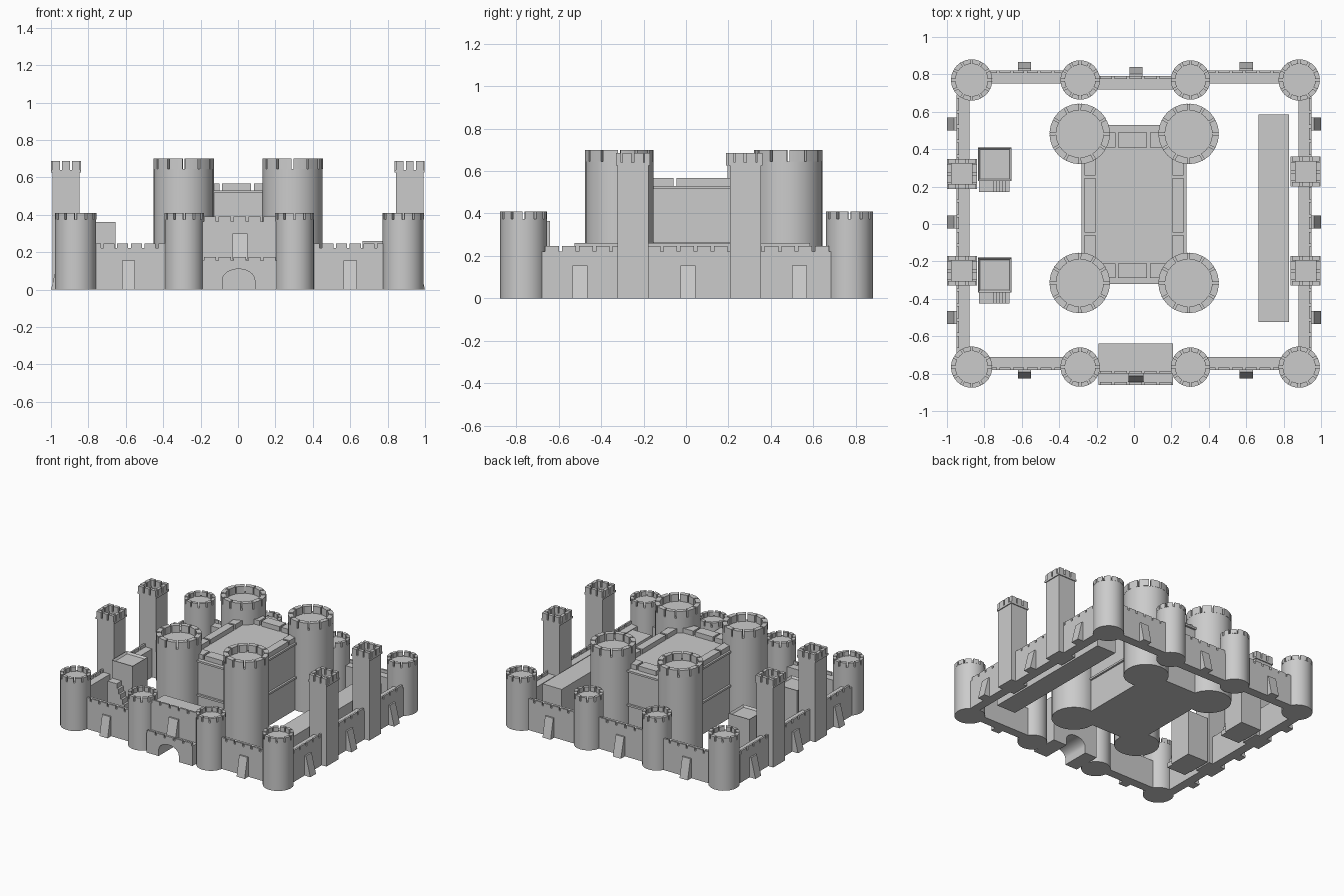
import bpy, bmesh, math
from mathutils import Matrix, Vector

if "Cube" in bpy.data.objects:
    bpy.data.objects.remove(bpy.data.objects["Cube"])

stone = bpy.data.materials.new("grey_stone")
stone.diffuse_color = (0.6, 0.6, 0.6, 1)
stone.use_nodes = True
stone.node_tree.nodes["Principled BSDF"].inputs["Base Color"].default_value = stone.diffuse_color


def finish(bm, name, smooth=False):
    bmesh.ops.recalc_face_normals(bm, faces=bm.faces[:])
    me = bpy.data.meshes.new(name)
    bm.to_mesh(me)
    bm.free()
    me.materials.append(stone)
    if smooth:
        me.polygons.foreach_set("use_smooth", [True] * len(me.polygons))
        me.set_sharp_from_angle(angle=math.radians(35))
    ob = bpy.data.objects.new(name, me)
    bpy.context.collection.objects.link(ob)
    return ob


def box(bm, x0, x1, y0, y1, z0, z1):
    m = Matrix.Translation(((x0 + x1) / 2, (y0 + y1) / 2, (z0 + z1) / 2))
    m = m @ Matrix.Diagonal((x1 - x0, y1 - y0, z1 - z0, 1))
    return bmesh.ops.create_cube(bm, size=1, matrix=m)["verts"]


def prism(bm, pts, vec):
    """Extrude a closed outline of 3D points along vec."""
    f = bm.faces.new([bm.verts.new(p) for p in pts])
    new = bmesh.ops.extrude_face_region(bm, geom=[f], use_keep_orig=True)["geom"]
    bmesh.ops.translate(bm, vec=vec, verts=[v for v in new if isinstance(v, bmesh.types.BMVert)])


def round_tower(name, x, y, r, ring, deck, top, n=12):
    bm = bmesh.new()
    bmesh.ops.create_cone(bm, cap_ends=True, segments=n * 2, radius1=r, radius2=r, depth=deck,
                          matrix=Matrix.Translation((x, y, deck / 2)))
    gap = 0.006 / r
    for i in range(n):
        a0, a1 = math.tau * i / n, math.tau * (i + 1) / n
        angs = [a0 + gap, (a0 + a1) / 2, a1 - gap]
        pts = [(r * 1.005, a) for a in angs] + [(r - ring, a) for a in reversed(angs)]
        prism(bm, [(x + q * math.cos(a), y + q * math.sin(a), deck) for q, a in pts],
              (0, 0, top - deck))
    return finish(bm, name, True)


def crenels(bm, along, a0, a1, b0, b1, z0, z1, step=0.08, gap=0.014):
    """Row of merlons from a0 to a1 along an axis, b0..b1 across it."""
    n = max(1, round((a1 - a0) / step))
    w = (a1 - a0) / n
    for i in range(n):
        s, e = a0 + i * w + gap / 2, a0 + (i + 1) * w - gap / 2
        if along == "x":
            box(bm, s, e, b0, b1, z0, z1)
        else:
            box(bm, b0, b1, s, e, z0, z1)


def buttress(name, pos, out, depth, z0, z1, w=0.07):
    """Wedge leaning on a wall; out is the outward direction."""
    bm = bmesh.new()
    o, p = Vector(out), Vector(pos)
    side = Vector((-o.y, o.x, 0)) * w
    up = Vector((0, 0, 1))
    start = p - side / 2
    prism(bm, [start - o * 0.02 + up * z0, start + o * depth + up * z0,
               start + o * 0.012 + up * z1, start - o * 0.02 + up * z1], side)
    finish(bm, name)


# Outer round towers
for y, end in ((-0.765, "front"), (0.77, "back")):
    for x, r in ((-0.868, 0.11), (-0.288, 0.105), (0.302, 0.105), (0.883, 0.11)):
        round_tower(end + "_wall_tower", x, y, r, 0.024, 0.375, 0.41)

# Front and back curtain walls
for x0, x1 in ((-0.80, -0.36), (0.37, 0.81)):
    bm = bmesh.new()
    box(bm, x0, x1, -0.78, -0.71, 0, 0.222)
    crenels(bm, "x", x0, x1, -0.78, -0.766, 0.222, 0.246)
    finish(bm, "front_wall")
    bm = bmesh.new()
    box(bm, x0, x1, 0.75, 0.82, 0, 0.222)
    crenels(bm, "x", x0, x1, 0.806, 0.82, 0.222, 0.246)
    finish(bm, "back_wall")
bm = bmesh.new()
box(bm, -0.22, 0.23, 0.72, 0.79, 0, 0.222)
crenels(bm, "x", -0.19, 0.21, 0.776, 0.79, 0.222, 0.246)
finish(bm, "back_middle_wall")

# Side curtain walls
for s, name in ((-1, "left_wall"), (1, "right_wall")):
    bm = bmesh.new()
    o, m, i = s * 0.95, s * 0.936, s * 0.88
    box(bm, min(o, i), max(o, i), -0.69, 0.69, 0, 0.222)
    crenels(bm, "y", -0.67, 0.68, min(o, m), max(o, m), 0.222, 0.246)
    finish(bm, name)

# Wall buttresses
for x in (-0.585, 0.60):
    buttress("front_buttress", (x, -0.78, 0), (0, -1, 0), 0.045, 0, 0.155)
    buttress("back_buttress", (x, 0.82, 0), (0, 1, 0), 0.045, 0, 0.155)
buttress("back_buttress", (0.01, 0.79, 0), (0, 1, 0), 0.05, 0, 0.155)
buttress("gate_buttress", (0.01, -0.80, 0), (0, -1, 0), 0.045, 0.16, 0.30, 0.08)
for y in (-0.50, 0.01, 0.535):
    buttress("left_buttress", (-0.95, y, 0), (-1, 0, 0), 0.05, 0, 0.155)
    buttress("right_buttress", (0.95, y, 0), (1, 0, 0), 0.05, 0, 0.155)


# Gatehouse with an arched passage
def arch_block(bm, z, y0, y1):
    arch = [(0.003 + 0.087 * math.cos(math.pi * k / 12), 0.05 + 0.06 * math.sin(math.pi * k / 12))
            for k in range(13)]
    # outline split at the crown so both halves stay simple
    for half, edge in ((arch[:7], 0.208), (arch[6:][::-1], -0.19)):
        foot = half[0][0]
        pts = [(edge, 0), (edge, z), (half[-1][0], z)] + half[::-1] + [(foot, 0)]
        prism(bm, [(px, y0, pz) for px, pz in pts], (0, y1 - y0, 0))


bm = bmesh.new()
arch_block(bm, 0.365, -0.80, -0.64)
crenels(bm, "x", -0.19, 0.208, -0.80, -0.786, 0.365, 0.39)
finish(bm, "gatehouse", True)
bm = bmesh.new()
arch_block(bm, 0.155, -0.86, -0.80)
crenels(bm, "x", -0.19, 0.208, -0.86, -0.845, 0.155, 0.175)
finish(bm, "gate_porch", True)

# Square side towers with a hollow crown
for x, y in ((-0.92, 0.268), (-0.92, -0.25), (0.918, 0.28), (0.918, -0.25)):
    bm = bmesh.new()
    h, c, t = 0.073, 0.08, 0.025
    box(bm, x - h, x + h, y - h, y + h, 0, 0.625)
    for s in (-1, 1):
        for z0, z1, gap in ((0.625, 0.64, 0), (0.64, 0.686, 0.012)):
            b = sorted((s * c, s * (c - t)))
            step = 0.053 if gap else 1
            crenels(bm, "x", x - c, x + c, y + b[0], y + b[1], z0, z1, step, gap)
            crenels(bm, "y", y - c + t, y + c - t, x + b[0], x + b[1], z0, z1, step, gap)
    finish(bm, "square_side_tower")

# Keep body with string course and cornice
bm = bmesh.new()
box(bm, -0.265, 0.265, -0.305, 0.515, 0, 0.53)
for z0, z1 in ((0.25, 0.265), (0.515, 0.53)):
    box(bm, -0.28, 0.28, -0.32, 0.53, z0, z1)
finish(bm, "keep_body")

# Keep parapet blocks
bm = bmesh.new()
for x0, x1 in ((-0.265, -0.205), (0.205, 0.265)):
    for y0, y1 in ((-0.23, -0.06), (-0.045, 0.245), (0.26, 0.40)):
        box(bm, x0, x1, y0, y1, 0.53, 0.567)
for y0, y1 in ((-0.29, -0.21), (0.41, 0.49)):
    for x0, x1 in ((-0.18, -0.10), (-0.085, 0.07), (0.085, 0.18)):
        box(bm, x0, x1, y0, y1, 0.53, 0.567)
finish(bm, "keep_parapet")

# Keep corner towers
for x in (-0.29, 0.292):
    for y in (-0.315, 0.482):
        round_tower("keep_tower", x, y, 0.161, 0.035, 0.645, 0.70)

# Long shed by the right wall
bm = bmesh.new()
box(bm, 0.665, 0.83, -0.525, 0.585, 0, 0.26)
finish(bm, "long_shed")

# Small guard houses with side steps by the left wall
for y0, y1 in ((0.23, 0.41), (-0.365, -0.18)):
    bm = bmesh.new()
    box(bm, -0.835, -0.655, y0, y1, 0, 0.36)
    top = max(bm.faces, key=lambda f: f.calc_center_median().z)
    bmesh.ops.inset_individual(bm, faces=[top], thickness=0.016)
    bmesh.ops.translate(bm, vec=(0, 0, -0.015), verts=top.verts[:])
    finish(bm, "guard_house")
    bm = bmesh.new()
    n = 6
    pts = [(-0.83, y0, 0), (-0.83, y0, 0.22)]
    for k in range(n):
        xs, z = -0.75 + k * 0.1 / n, 0.22 * (n - k) / n
        pts += [(xs, y0, z), (xs, y0, z - 0.22 / n)]
    pts[-1] = (-0.75 + 0.1 * (n - 1) / n, y0, 0)
    prism(bm, pts, (0, -0.06, 0))
    finish(bm, "guard_steps")
